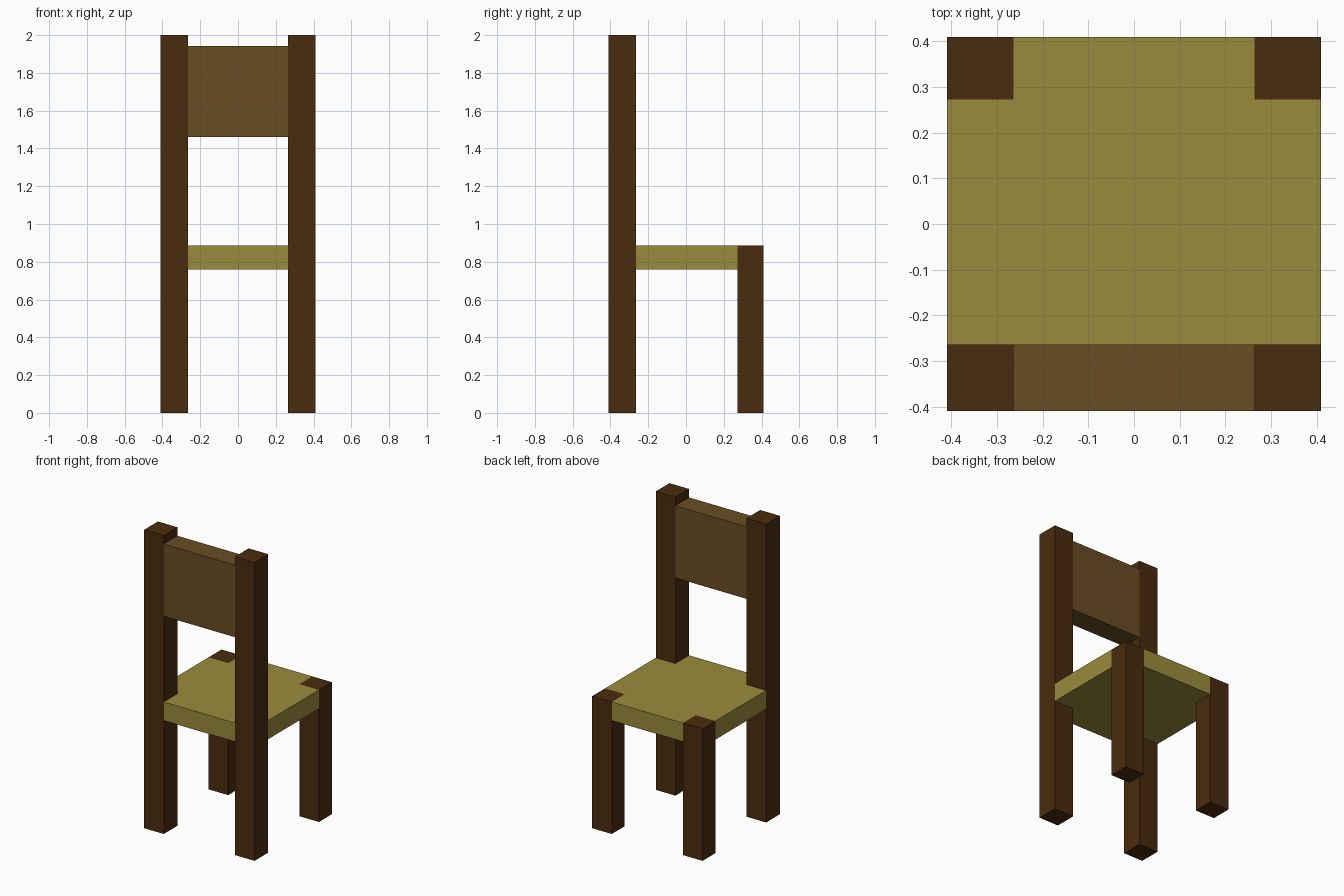
import bpy, bmesh

if "Cube" in bpy.data.objects:
    bpy.data.objects.remove(bpy.data.objects["Cube"])

def material(name, rgb):
    m = bpy.data.materials.new(name)
    m.diffuse_color = (*rgb, 1)
    m.use_nodes = True
    m.node_tree.nodes["Principled BSDF"].inputs["Base Color"].default_value = m.diffuse_color
    return m

DARK = material("dark wood", (0.0685, 0.0242, 0.0044))
MID = material("mid wood", (0.138, 0.074, 0.0168))
CUSHION = material("straw yellow", (0.323, 0.258, 0.045))

def prism(name, outline, z0, z1, mat):
    """Extrude a flat outline from z0 up to z1."""
    bm = bmesh.new()
    face = bm.faces.new([bm.verts.new((x, y, z0)) for x, y in outline])
    top = bmesh.ops.extrude_face_region(bm, geom=[face])["geom"]
    bmesh.ops.translate(bm, vec=(0, 0, z1 - z0),
                        verts=[v for v in top if isinstance(v, bmesh.types.BMVert)])
    bmesh.ops.recalc_face_normals(bm, faces=bm.faces)
    me = bpy.data.meshes.new(name)
    bm.to_mesh(me)
    bm.free()
    me.materials.append(mat)
    ob = bpy.data.objects.new(name, me)
    bpy.context.collection.objects.link(ob)
    return ob

def rect(x0, x1, y0, y1):
    return [(x0, y0), (x1, y0), (x1, y1), (x0, y1)]

E = 0.409         # outer half width
IN = 0.264        # inner side of the posts
FY = 0.273        # inner face of the short legs
SEAT0, SEAT1 = 0.76, 0.885

# Tall posts carry the backrest, short legs carry the open side of the seat
for side, s in (("left", -1), ("right", 1)):
    x0, x1 = sorted((s * IN, s * E))
    prism(f"tall_post_{side}", rect(x0, x1, -E, -IN), 0, 2, DARK)
    prism(f"short_leg_{side}", rect(x0, x1, FY, E), 0, SEAT1, DARK)

# Seat, notched around the four legs and flush with their outer faces
half = [(IN, -E), (IN, -IN), (E, -IN), (E, FY), (IN, FY), (IN, E)]
prism("seat", half + [(-x, y) for x, y in reversed(half)], SEAT0, SEAT1, CUSHION)

# Backrest panel between the posts
prism("backrest", rect(-IN, IN, -E, -IN), 1.46, 1.943, MID)
